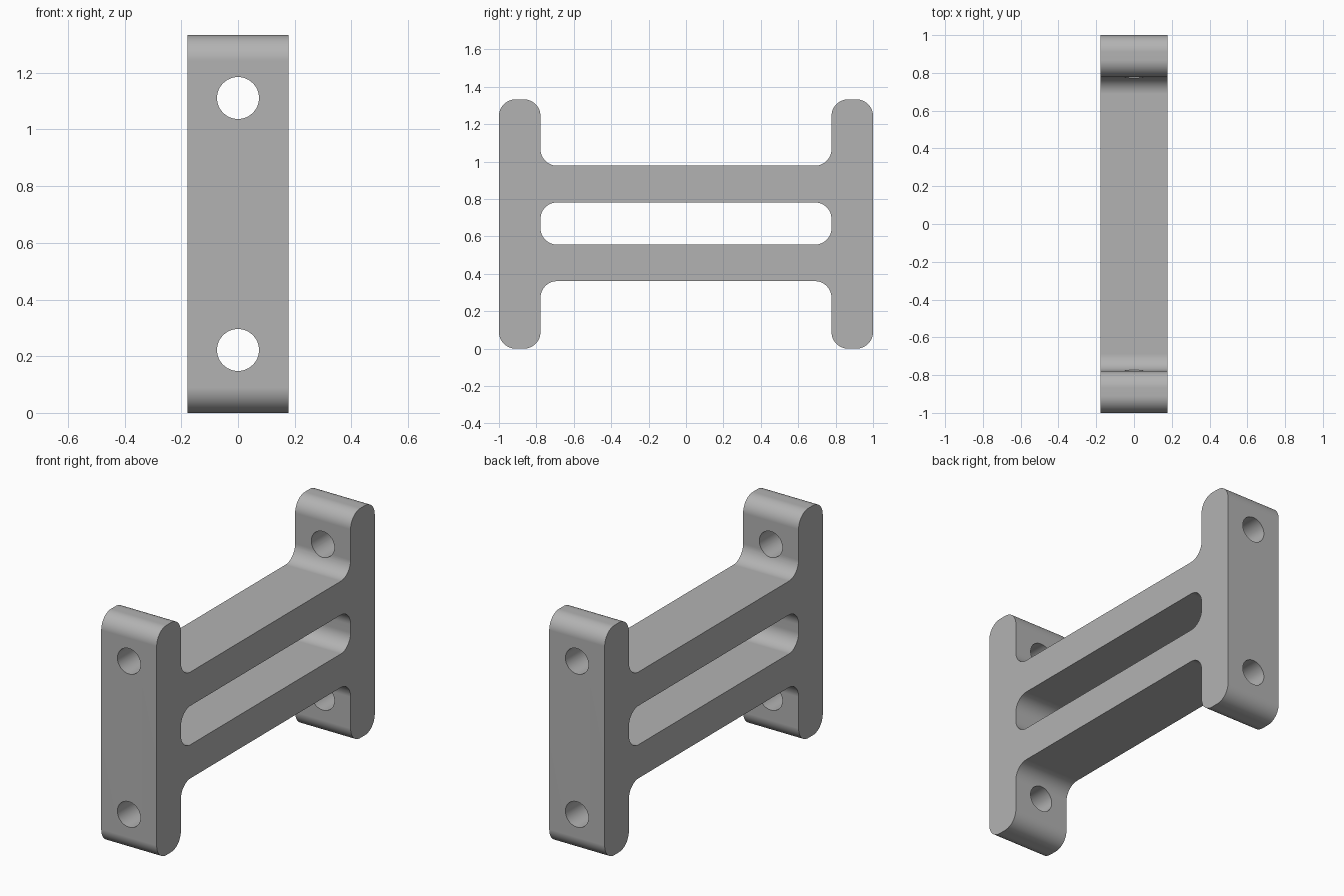
import bpy, bmesh, math
from mathutils import Vector, Matrix

if "Cube" in bpy.data.objects:
    bpy.data.objects.remove(bpy.data.objects["Cube"])

HALF_W, HEIGHT = 0.178, 1.333      # bracket width and height
INNER, RADIUS = 0.778, 0.089       # inner flange face, corner radius
HOLE_R, HOLE_Z = 0.074, (0.222, 1.111)
LOWER, UPPER = (0.361, 0.556), (0.782, 0.978)

grey = bpy.data.materials.new("plain grey")
grey.use_nodes = True
colour = (0.45, 0.45, 0.45, 1)
grey.diffuse_color = colour
grey.node_tree.nodes["Principled BSDF"].inputs["Base Color"].default_value = colour


def rounded(points, radius, steps=12):
    """Round every right-angled corner of a (y, z) outline."""
    out = []
    for i, p in enumerate(points):
        p = Vector(p)
        a = (Vector(points[i - 1]) - p).normalized()
        b = (Vector(points[(i + 1) % len(points)]) - p).normalized()
        centre = p + (a + b) * radius
        for k in range(steps + 1):
            t = math.pi / 2 * k / steps
            out.append(centre - radius * (b * math.cos(t) + a * math.sin(t)))
    return out


def finish(bm, name):
    bmesh.ops.recalc_face_normals(bm, faces=bm.faces)
    mesh = bpy.data.meshes.new(name)
    bm.to_mesh(mesh)
    bm.free()
    mesh.materials.append(grey)
    obj = bpy.data.objects.new(name, mesh)
    bpy.context.collection.objects.link(obj)
    return obj


def slab(name, outline, half):
    """Extrude a (y, z) outline along x."""
    bm = bmesh.new()
    face = bm.faces.new([bm.verts.new((-half, y, z)) for y, z in outline])
    grown = bmesh.ops.extrude_face_region(bm, geom=[face])["geom"]
    verts = [g for g in grown if isinstance(g, bmesh.types.BMVert)]
    bmesh.ops.translate(bm, verts=verts, vec=(2 * half, 0, 0))
    return finish(bm, name)


# Two flanges joined by the web, as one side profile
right = [(INNER, LOWER[0]), (INNER, 0), (1, 0),
         (1, HEIGHT), (INNER, HEIGHT), (INNER, UPPER[1])]
left = [(-y, z) for y, z in reversed(right)]
bracket = slab("bracket", rounded(right + left, RADIUS), HALF_W)

# Slot between the two bars
slot = [(-INNER, LOWER[1]), (INNER, LOWER[1]), (INNER, UPPER[0]), (-INNER, UPPER[0])]
cutters = [slab("slot_cutter", rounded(slot, RADIUS), HALF_W * 2)]

# Bolt holes through both flanges
for z in HOLE_Z:
    bm = bmesh.new()
    bmesh.ops.create_cone(
        bm, cap_ends=True, segments=48, radius1=HOLE_R, radius2=HOLE_R, depth=2.4,
        matrix=Matrix.Translation((0, 0, z)) @ Matrix.Rotation(math.pi / 2, 4, "X"))
    cutters.append(finish(bm, "hole_cutter"))

bpy.ops.object.select_all(action="DESELECT")
bracket.select_set(True)
bpy.context.view_layer.objects.active = bracket
for cutter in cutters:
    cutter.hide_render = True
    mod = bracket.modifiers.new("cut", "BOOLEAN")
    mod.operation, mod.solver, mod.object = "DIFFERENCE", "EXACT", cutter
    bpy.ops.object.modifier_apply(modifier=mod.name)
    bpy.data.objects.remove(cutter)

# Smooth fillets and bores, crisp rims, flat faces kept flat
bpy.ops.object.shade_smooth_by_angle(angle=math.radians(30))
weighted = bracket.modifiers.new("flat_faces", "WEIGHTED_NORMAL")
weighted.keep_sharp = True
